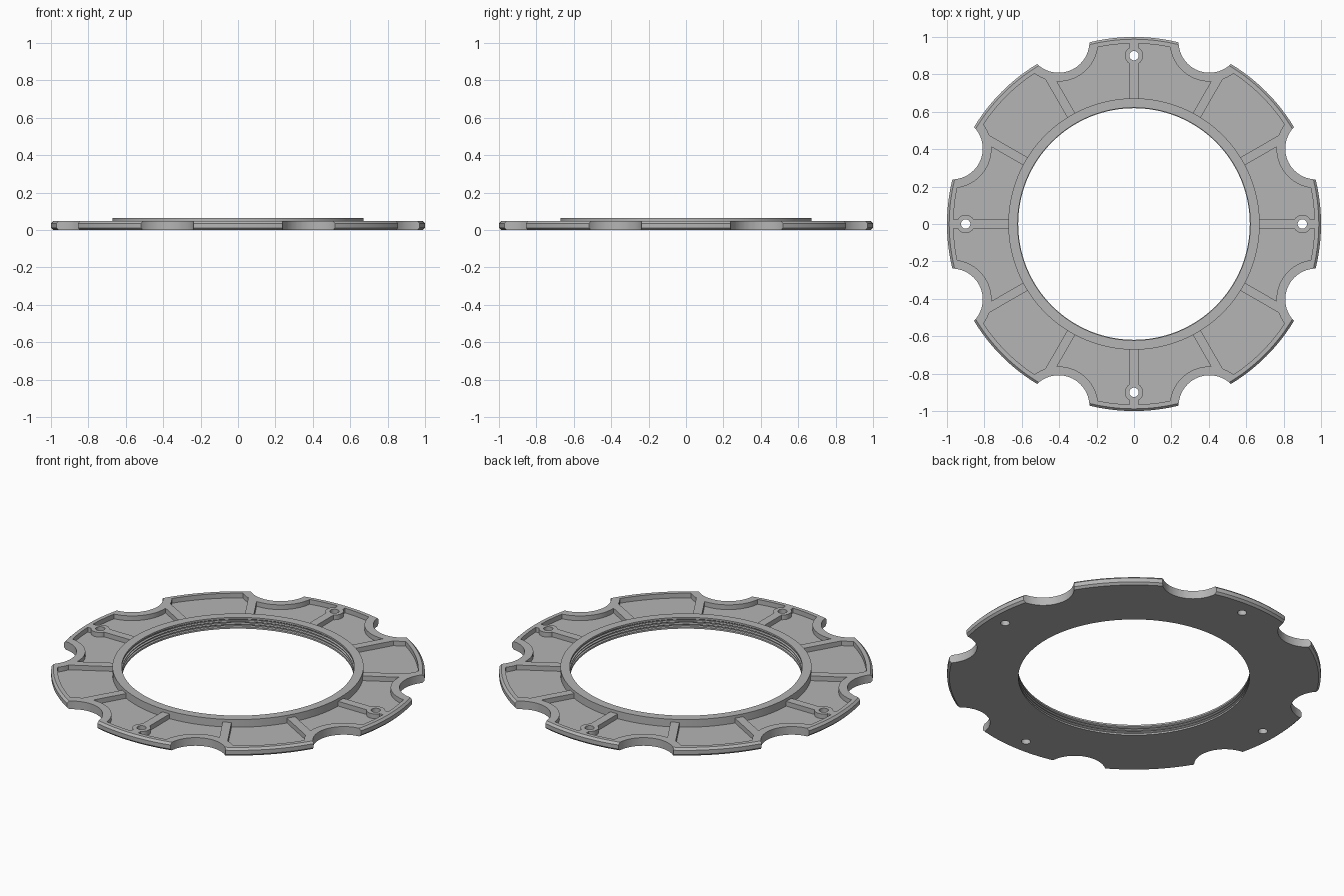
import bpy, bmesh, math
from mathutils import Matrix, Vector

if "Cube" in bpy.data.objects:
    bpy.data.objects.remove(bpy.data.objects["Cube"], do_unlink=True)

SEGMENTS = 192
TOP = 0.048          # plate thickness
FLOOR = 0.02         # pocket floor height
NOTCH_DIST, NOTCH_R = 1.054, 0.165
WALL = 0.047         # wall left around each notch
HOLE_DIST = 0.9

grey = bpy.data.materials.new("mid grey")
grey.use_nodes = True
colour = (0.46, 0.46, 0.46, 1)
grey.diffuse_color = colour
grey.node_tree.nodes["Principled BSDF"].inputs["Base Color"].default_value = colour


def make_object(name, bm):
    bmesh.ops.recalc_face_normals(bm, faces=bm.faces)
    mesh = bpy.data.meshes.new(name)
    bm.to_mesh(mesh)
    bm.free()
    mesh.materials.append(grey)
    obj = bpy.data.objects.new(name, mesh)
    bpy.context.collection.objects.link(obj)
    return obj


def revolve(name, profile):
    """Turn a closed (radius, height) profile around z."""
    bm = bmesh.new()
    rings = []
    for i in range(SEGMENTS):
        a = math.tau * i / SEGMENTS
        rings.append([bm.verts.new((r * math.cos(a), r * math.sin(a), z)) for r, z in profile])
    n = len(profile)
    for i, ring in enumerate(rings):
        after = rings[(i + 1) % SEGMENTS]
        for j in range(n):
            k = (j + 1) % n
            bm.faces.new((ring[j], after[j], after[k], ring[k]))
    return make_object(name, bm)


def cylinders(name, angles, distance, radius, sides):
    """Upright cylinders set around a circle."""
    bm = bmesh.new()
    for deg in angles:
        spot = Matrix.Rotation(math.radians(deg), 4, 'Z') @ Matrix.Translation((distance, 0, 0))
        bmesh.ops.create_cone(bm, cap_ends=True, segments=sides, radius1=radius,
                              radius2=radius, depth=1, matrix=spot)
    return make_object(name, bm)


def rib_blocks(name, angles, width):
    """Radial blocks from inside the rim to beyond the edge."""
    bm = bmesh.new()
    for deg in angles:
        place = (Matrix.Rotation(math.radians(deg), 4, 'Z')
                 @ Matrix.Translation((0.85, 0, 0))
                 @ Matrix.Diagonal(Vector((0.6, width, 1, 1))))
        bmesh.ops.create_cube(bm, size=1, matrix=place)
    return make_object(name, bm)


def cut(target, cutter):
    mod = target.modifiers.new("cut", 'BOOLEAN')
    mod.operation = 'DIFFERENCE'
    mod.solver = 'EXACT'
    mod.object = cutter
    bpy.context.view_layer.objects.active = target
    bpy.ops.object.modifier_apply(modifier=mod.name)
    bpy.data.objects.remove(cutter, do_unlink=True)


quarter_angles = range(0, 360, 90)
notch_angles = [q + s for q in quarter_angles for s in (22.5, 67.5)]

# Flat plate with a chamfered outer edge
plate = revolve("flange_plate", [(0.65, 0), (0.988, 0), (1, 0.012), (1, TOP - 0.012),
                                 (0.988, TOP), (0.65, TOP)])

# Pocket shape: a ring with ribs, screw bosses and notch walls left standing
pockets = revolve("pocket_cutter", [(0.66, FLOOR), (0.965, FLOOR), (0.965, 0.2), (0.66, 0.2)])
cut(pockets, cylinders("notch_walls", notch_angles, NOTCH_DIST, NOTCH_R + WALL, 64))
cut(pockets, rib_blocks("ribs", range(0, 360, 30), 0.048))
cut(pockets, cylinders("screw_bosses", quarter_angles, HOLE_DIST, 0.049, 40))

cut(plate, pockets)
cut(plate, cylinders("notches", notch_angles, NOTCH_DIST, NOTCH_R, 64))
cut(plate, cylinders("screw_holes", quarter_angles, HOLE_DIST, 0.025, 32))

# Raised rim with a grooved bore
bore = [(0.622, 0.065), (0.622, 0.055)]
for z in (0.05, 0.034, 0.018):
    bore += [(0.628, z), (0.628, z - 0.005), (0.619, z - 0.008), (0.619, z - 0.011)]
rim = revolve("center_rim", bore + [(0.619, 0), (0.65, 0), (0.65, 0.01),
                                    (0.672, 0.01), (0.672, 0.065)])

# Smooth round walls, keep edges crisp
bpy.ops.object.select_all(action='DESELECT')
for obj in (plate, rim):
    obj.select_set(True)
bpy.context.view_layer.objects.active = plate
bpy.ops.object.shade_smooth_by_angle(angle=math.radians(25))
